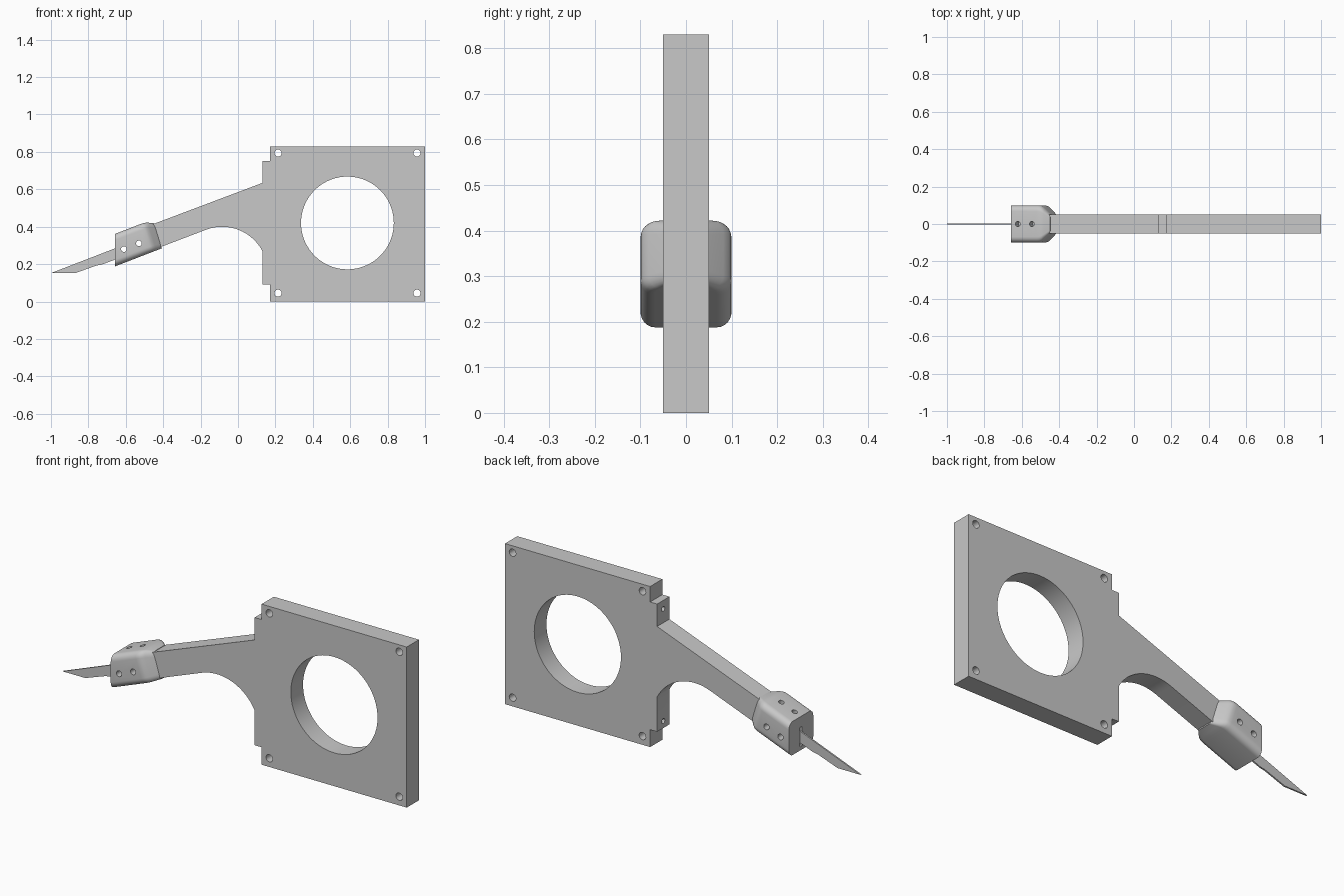
import bpy, bmesh, math
from mathutils import Vector

if "Cube" in bpy.data.objects:
    bpy.data.objects.remove(bpy.data.objects["Cube"], do_unlink=True)

grey = bpy.data.materials.new("plain_grey")
grey.use_nodes = True
grey.diffuse_color = (0.58, 0.58, 0.58, 1)
grey.node_tree.nodes["Principled BSDF"].inputs["Base Color"].default_value = grey.diffuse_color

# Tilted frame of the arm: u runs along it, v is across it
SLOPE = math.radians(21.1)
C, S = math.cos(SLOPE), math.sin(SLOPE)
OX, OZ = -0.444, 0.28
ACROSS = Vector((-S, 0, C))


def tilt(u, y, v):
    return Vector((OX + u * C - v * S, y, OZ + u * S + v * C))


def arc(cx, cz, radius, start, end, steps):
    angles = [start + (end - start) * i / steps for i in range(steps + 1)]
    return [(cx + radius * math.cos(a), cz + radius * math.sin(a)) for a in angles]


def circle(cx, cz, radius, sides):
    return arc(cx, cz, radius, 0, math.tau, sides)[:-1]


def finish(name, bm):
    bmesh.ops.recalc_face_normals(bm, faces=bm.faces)
    mesh = bpy.data.meshes.new(name)
    bm.to_mesh(mesh)
    bm.free()
    mesh.materials.append(grey)
    obj = bpy.data.objects.new(name, mesh)
    bpy.context.collection.objects.link(obj)
    return obj


def extrude_profile(name, half, *loops):
    # First loop is the outline, further loops are openings
    bm = bmesh.new()
    edges = []
    for loop in loops:
        verts = [bm.verts.new((x, -half, z)) for x, z in loop]
        edges += [bm.edges.new((a, b)) for a, b in zip(verts, verts[1:] + verts[:1])]
    bmesh.ops.triangle_fill(bm, edges=edges, use_beauty=True, normal=(0, -1, 0))
    out = bmesh.ops.extrude_face_region(bm, geom=bm.faces[:])
    moved = [g for g in out["geom"] if isinstance(g, bmesh.types.BMVert)]
    bmesh.ops.translate(bm, verts=moved, vec=(0, 2 * half, 0))
    return finish(name, bm)


def activate(obj):
    bpy.ops.object.select_all(action="DESELECT")
    obj.select_set(True)
    bpy.context.view_layer.objects.active = obj


def cut(obj, cutter):
    cutter.hide_render = True
    mod = obj.modifiers.new("cut", "BOOLEAN")
    mod.operation = "DIFFERENCE"
    mod.solver = "MANIFOLD"
    mod.object = cutter
    activate(obj)
    bpy.ops.object.modifier_apply(modifier=mod.name)
    bpy.data.objects.remove(cutter, do_unlink=True)


def drill(obj, centre, axis, radius, length):
    bm = bmesh.new()
    bmesh.ops.create_cone(bm, cap_ends=True, segments=24, radius1=radius,
                          radius2=radius, depth=length)
    turn = Vector((0, 0, 1)).rotation_difference(Vector(axis))
    for vert in bm.verts:
        vert.co = turn @ vert.co + Vector(centre)
    cut(obj, finish("drill", bm))


def smooth(obj):
    activate(obj)
    bpy.ops.object.shade_smooth_by_angle(angle=math.radians(30))


# Mounting plate and arm in one outline, with a round gusset under the arm
outline = [(0.17, 0), (1, 0), (1, 0.83), (0.17, 0.83), (0.17, 0.75), (0.13, 0.75), (0.13, 0.634)]
for v in (0.129, 0):
    p = tilt(-0.02, 0, v)
    outline.append((p.x, p.z))
outline += arc(-0.085, 0.156, 0.2436, math.pi / 2 + SLOPE, math.radians(28.1), 24)
outline += [(0.13, 0.09), (0.17, 0.09)]

# Large opening and corner holes
openings = [circle(0.585, 0.42, 0.248, 72)]
openings += [circle(x, z, 0.019, 24) for x in (0.214, 0.957) for z in (0.045, 0.794)]
body = extrude_profile("plate_and_arm", 0.05, outline, *openings)

# Long holes through the plate's edges, drilled from both ends
for z in (0.126, 0.706):
    drill(body, (0.8, 0, z), (1, 0, 0), 0.0125, 0.6)
    drill(body, (0.25, 0, z), (1, 0, 0), 0.0125, 0.52)
smooth(body)

# Blade holder: rounded section along the arm, chamfered down into it
W, H, R = 0.1, 0.162, 0.032
DROP = 0.009
section = []
for k, (sy, sv) in enumerate(((1, 1), (-1, 1), (-1, -1), (1, -1))):
    section += arc(sy * (W - R), H / 2 + sv * (H / 2 - R), R,
                   k * math.pi / 2, (k + 1) * math.pi / 2, 6)

bm = bmesh.new()
rings = [[bm.verts.new(tilt((-0.658 - OX + (v - DROP) * S) / C, y, v - DROP))
          for y, v in section]]
for u, w, h in ((-0.035, 1, 1), (-0.02, 0.985, 0.998), (-0.008, 0.935, 0.985),
                (0.005, 0.82, 0.96), (0.036, 0.49, 0.86)):
    rings.append([bm.verts.new(tilt(u + 0.06 * v, y * w, v * h - DROP)) for y, v in section])
for a, b in zip(rings, rings[1:]):
    for i in range(len(section)):
        j = (i + 1) % len(section)
        bm.faces.new((a[i], a[j], b[j], b[i]))
bm.faces.new(rings[0])
bm.faces.new(rings[-1])
holder = finish("blade_holder", bm)

# Screw holes through the sides and into the top
for u in (-0.155, -0.069):
    for side in (-1, 1):
        drill(holder, tilt(u, side * 0.1, 0.06), (0, 1, 0), 0.015, 0.202)
for u in (-0.131, -0.05):
    drill(holder, tilt(u, 0, 0.155), ACROSS, 0.014, 0.1)

# Slot that takes the blade
slot = [(-0.7, 0.19), (-0.632, 0.216), (-0.632, 0.316), (-0.7, 0.29)]
cut(holder, extrude_profile("slot", 0.007, slot))
smooth(holder)

# Thin pointed blade
blade = [(-1, 0.152), (-0.87, 0.152), (-0.755, 0.193), (-0.73, 0.197),
         (-0.658, 0.224), (-0.63, 0.235), (-0.63, 0.295)]
extrude_profile("blade", 0.004, blade)
